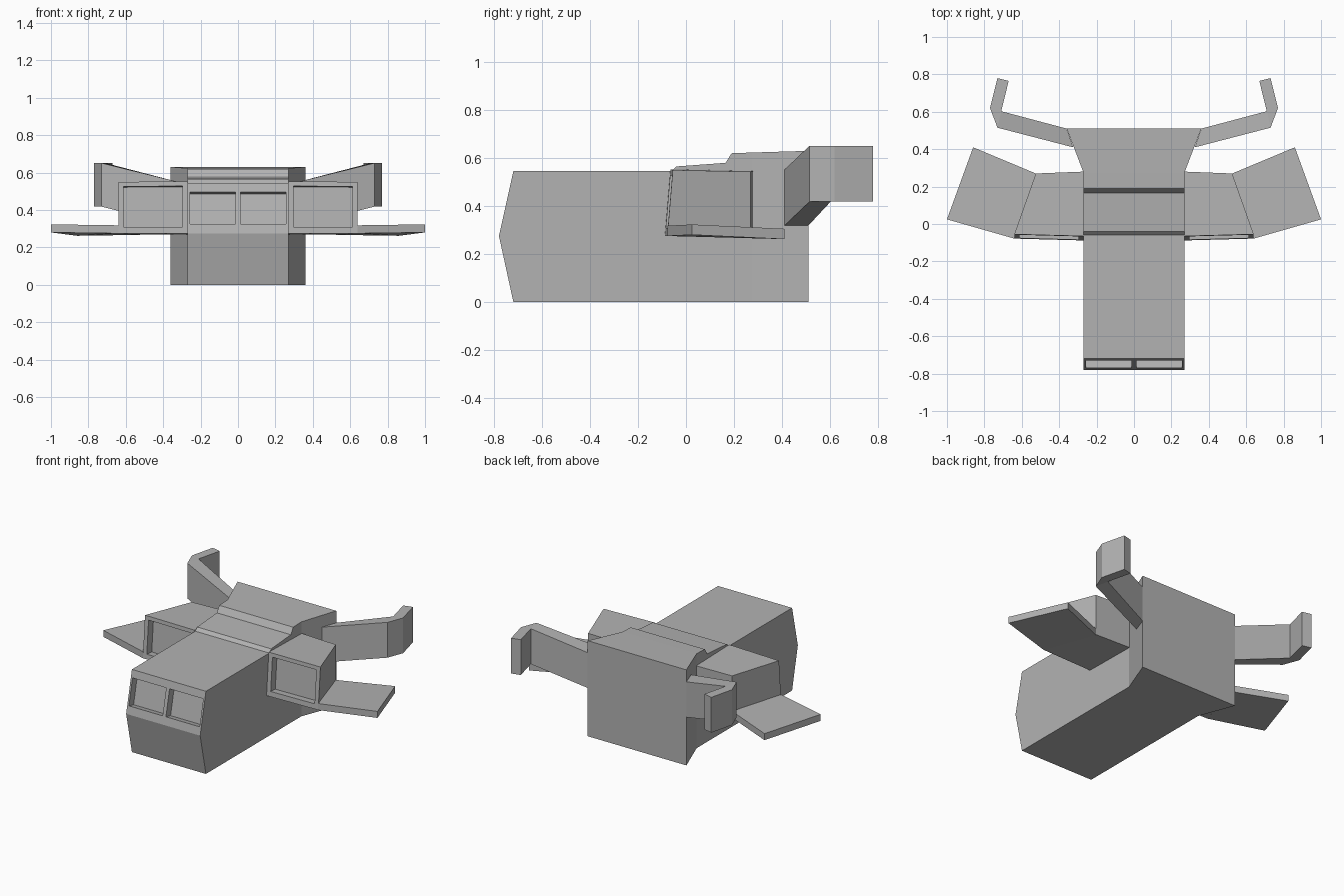
import bpy, bmesh
from mathutils import Vector

cube = bpy.data.objects.get("Cube")
if cube:
    bpy.data.objects.remove(cube)

grey = bpy.data.materials.new("plain grey")
grey.use_nodes = True
colour = (0.45, 0.45, 0.45, 1)
grey.diffuse_color = colour
grey.node_tree.nodes["Principled BSDF"].inputs["Base Color"].default_value = colour


def face(bm, points):
    return bm.faces.new([bm.verts.new(p) for p in points])


def loft(bm, low, high, skip=()):
    """Close two matching loops with walls and caps, leaving out skipped walls."""
    n = len(low)
    face(bm, low)
    face(bm, high)
    for i in range(n):
        if i not in skip:
            j = (i + 1) % n
            face(bm, [low[i], low[j], high[j], high[i]])


def recess(bm, quad, side, bottom, top, depth):
    """Framed panel with a sunken pane; quad runs low left, low right, up."""
    a, b, c, d = [Vector(p) for p in quad]
    inward = -(b - a).cross(d - a).normalized() * depth

    def at(u, v):
        return a.lerp(b, u).lerp(d.lerp(c, u), v)

    outer = [a, b, c, d]
    inner = [at(side, bottom), at(1 - side, bottom), at(1 - side, 1 - top), at(side, 1 - top)]
    back = [p + inward for p in inner]
    for i in range(4):
        j = (i + 1) % 4
        face(bm, [outer[i], outer[j], inner[j], inner[i]])
        face(bm, [inner[i], inner[j], back[j], back[i]])
    face(bm, back)


def finish(name, bm, mirror=False):
    bmesh.ops.remove_doubles(bm, verts=bm.verts, dist=0.0005)
    bmesh.ops.recalc_face_normals(bm, faces=bm.faces)
    mesh = bpy.data.meshes.new(name)
    bm.to_mesh(mesh)
    bm.free()
    mesh.materials.append(grey)
    obj = bpy.data.objects.new(name, mesh)
    bpy.context.collection.objects.link(obj)
    if mirror:
        obj.modifiers.new("Mirror", 'MIRROR')


# Hull: side profile with a flared tail and two sunken windshield panes
W, FLARE = 0.27, 0.36
profile = [(-0.72, 0.545), (-0.06, 0.545), (-0.04, 0.565), (0.165, 0.58), (0.19, 0.62),
           (0.275, 0.623), (0.51, 0.63), (0.51, 0), (0.275, 0), (-0.72, 0), (-0.78, 0.275)]


def side_points(s):
    return [(s * (FLARE if y > 0.5 else W), y, z) for y, z in profile]


bm = bmesh.new()
left, right = side_points(1), side_points(-1)
count = len(profile)
for i in range(count - 1):
    face(bm, [left[i], left[i + 1], right[i + 1], right[i]])
for pts in (left, right):
    face(bm, pts[:6] + pts[8:])
    face(bm, pts[5:9])
(ty, tz), (by, bz) = profile[0], profile[-1]
for x0, x1 in ((-W, 0), (0, W)):
    recess(bm, [(x0, by, bz), (x1, by, bz), (x1, ty, tz), (x0, ty, tz)], 0.045, 0.19, 0.18, 0.05)
finish("hull", bm)

# Side pods: tapered boxes with a sunken front pane
bm = bmesh.new()
low = [(W, -0.088, 0.275), (0.64, -0.078, 0.275), (0.525, 0.27, 0.27), (W, 0.28, 0.27)]
high = [(W, -0.065, 0.553), (0.64, -0.055, 0.55), (0.525, 0.27, 0.543), (W, 0.28, 0.545)]
loft(bm, low, high, skip=(0,))
recess(bm, [low[0], low[1], high[1], high[0]], 0.075, 0.12, 0.09, 0.05)
finish("side_pods", bm, mirror=True)

# Wings: thin plates swept out from the pods
bm = bmesh.new()
low = [(0.64, -0.078, 0.275), (1, 0.025, 0.28), (0.86, 0.41, 0.262), (0.525, 0.27, 0.267)]
high = [(x, y, z + 0.043) for x, y, z in low]
loft(bm, low, high)
finish("wings", bm, mirror=True)

# Tail arms: rising bent panels, outer then inner edge of each section
bm = bmesh.new()
sections = [(0.325, 0.41, 0.36, 0.51, 0.318), (0.73, 0.515, 0.71, 0.603, 0.418),
            (0.77, 0.62, 0.71, 0.603, 0.418), (0.73, 0.78, 0.67, 0.765, 0.418)]
HEIGHT = 0.233
for (ox, oy, ix, iy, z), (px, py, jx, jy, w) in zip(sections, sections[1:]):
    for h in (0, HEIGHT):
        ring = [(ox, oy, z + h), (px, py, w + h), (jx, jy, w + h)]
        face(bm, ring if (ix, iy) == (jx, jy) and z == w else ring + [(ix, iy, z + h)])
    face(bm, [(ox, oy, z), (px, py, w), (px, py, w + HEIGHT), (ox, oy, z + HEIGHT)])
    if (ix, iy) != (jx, jy):
        face(bm, [(ix, iy, z), (jx, jy, w), (jx, jy, w + HEIGHT), (ix, iy, z + HEIGHT)])
ox, oy, ix, iy, z = sections[-1]
face(bm, [(ox, oy, z), (ix, iy, z), (ix, iy, z + HEIGHT), (ox, oy, z + HEIGHT)])
finish("tail_arms", bm, mirror=True)
